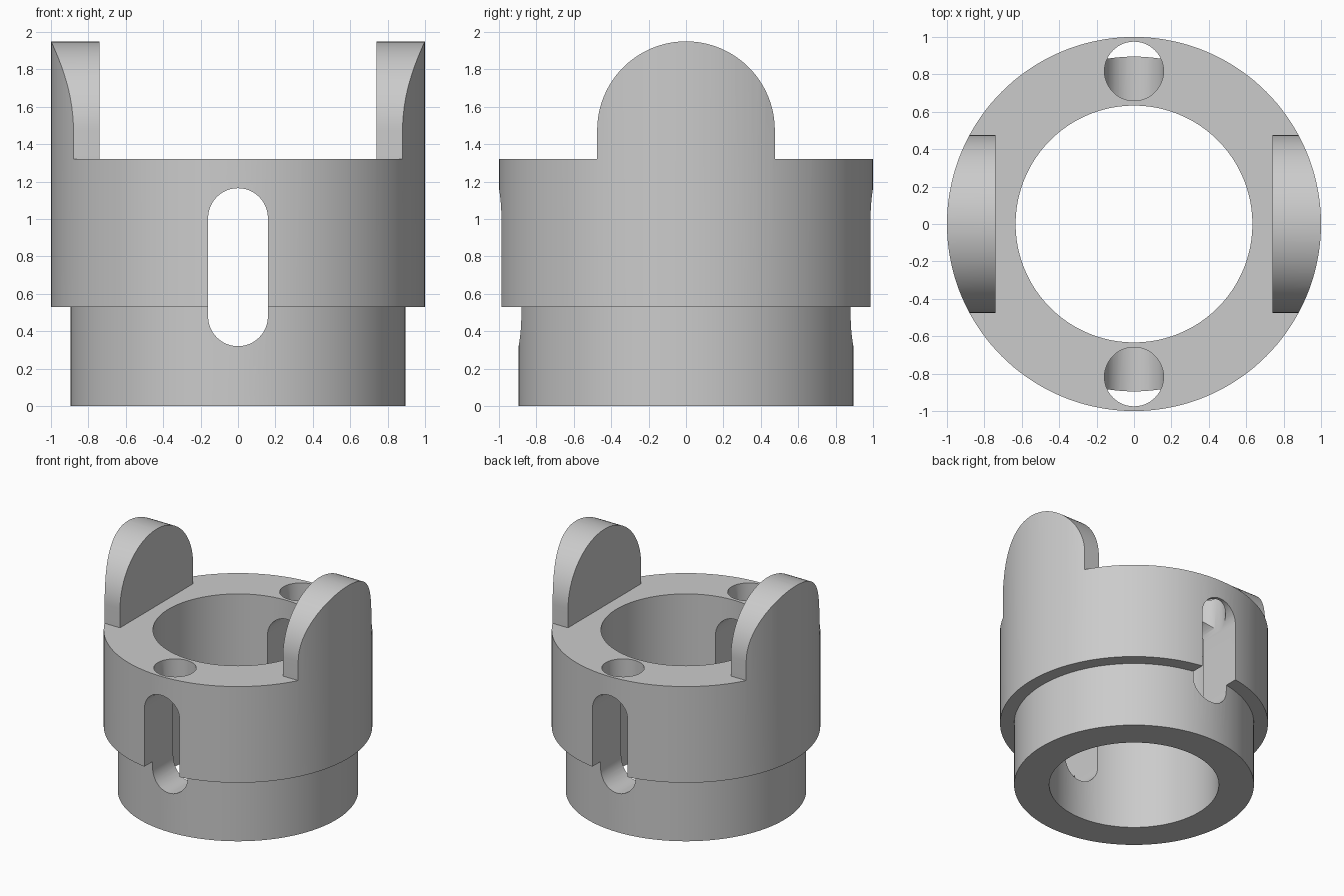
import bpy, bmesh
from math import pi, cos, sin, radians
from mathutils import Vector, Matrix

if "Cube" in bpy.data.objects:
    bpy.data.objects.remove(bpy.data.objects["Cube"], do_unlink=True)

FLANGE_R, SPIGOT_R, BORE_R = 1.0, 0.895, 0.633
STEP_Z, DECK_Z, TOP_Z = 0.53, 1.32, 1.95
EAR_HALF, EAR_X = 0.475, 0.74
SLOT_R, SLOT_LOW, SLOT_HIGH = 0.16, 0.32, 1.165

grey = bpy.data.materials.new("plain grey")
grey.use_nodes = True
grey.diffuse_color = (0.6, 0.6, 0.6, 1)
grey.node_tree.nodes["Principled BSDF"].inputs["Base Color"].default_value = (0.6, 0.6, 0.6, 1)


def make_object(name, bm):
    bmesh.ops.recalc_face_normals(bm, faces=bm.faces)
    mesh = bpy.data.meshes.new(name)
    bm.to_mesh(mesh)
    bm.free()
    obj = bpy.data.objects.new(name, mesh)
    bpy.context.collection.objects.link(obj)
    mesh.materials.append(grey)
    return obj


def prism(name, points, depth):
    """Extrude a closed outline of 3D points along a vector."""
    bm = bmesh.new()
    face = bm.faces.new([bm.verts.new(p) for p in points])
    new = bmesh.ops.extrude_face_region(bm, geom=[face])["geom"]
    verts = [v for v in new if isinstance(v, bmesh.types.BMVert)]
    bmesh.ops.translate(bm, verts=verts, vec=Vector(depth))
    return make_object(name, bm)


def arc(cx, cz, r, start, end, steps):
    angles = [radians(start + (end - start) * i / steps) for i in range(steps + 1)]
    return [(cx + r * cos(a), cz + r * sin(a)) for a in angles]


def cut(target, cutter):
    cutter.hide_render = True
    mod = target.modifiers.new("cut", 'BOOLEAN')
    mod.operation, mod.solver, mod.object = 'DIFFERENCE', 'EXACT', cutter
    bpy.context.view_layer.objects.active = target
    bpy.ops.object.modifier_apply(modifier=mod.name)
    bpy.data.objects.remove(cutter, do_unlink=True)


# Stepped sleeve: revolved wall profile, tall enough to hold the ears
profile = [(BORE_R, 0), (SPIGOT_R, 0), (SPIGOT_R, STEP_Z), (FLANGE_R, STEP_Z),
           (FLANGE_R, TOP_Z + 0.05), (BORE_R, TOP_Z + 0.05)]
bm = bmesh.new()
ring = [bm.verts.new((r, 0, z)) for r, z in profile]
edges = [bm.edges.new((ring[i], ring[(i + 1) % len(ring)])) for i in range(len(ring))]
bmesh.ops.spin(bm, geom=ring + edges, cent=(0, 0, 0), axis=(0, 0, 1),
               angle=2 * pi, steps=144, use_merge=True)
bmesh.ops.remove_doubles(bm, verts=bm.verts, dist=1e-5)
sleeve = make_object("coupling_sleeve", bm)

# Space between the ears
gap = [(-EAR_X, DECK_Z), (EAR_X, DECK_Z), (EAR_X, 2.3), (-EAR_X, 2.3)]
cut(sleeve, prism("ear_gap_cutter", [(x, -1.2, z) for x, z in gap], (0, 2.4, 0)))

# Everything outside the round-topped ear outline
outline = ([(1.2, DECK_Z), (EAR_HALF, DECK_Z)]
           + arc(0, TOP_Z - EAR_HALF, EAR_HALF, 0, 180, 48)
           + [(-EAR_HALF, DECK_Z), (-1.2, DECK_Z), (-1.2, 2.3), (1.2, 2.3)])
cut(sleeve, prism("ear_outline_cutter", [(-1.2, y, z) for y, z in outline], (2.4, 0, 0)))

# Long slot through the front and back walls
slot = (arc(0, SLOT_HIGH - SLOT_R, SLOT_R, 0, 180, 24)
        + arc(0, SLOT_LOW + SLOT_R, SLOT_R, 180, 360, 24))
cut(sleeve, prism("slot_cutter", [(x, -1.2, z) for x, z in slot], (0, 2.4, 0)))

# Round holes from the deck down into each slot
for side in (-1, 1):
    bm = bmesh.new()
    bmesh.ops.create_cone(bm, cap_ends=True, segments=48, radius1=SLOT_R - 0.002,
                          radius2=SLOT_R - 0.002, depth=0.8,
                          matrix=Matrix.Translation((0, side * 0.817, 1.14)))
    cut(sleeve, make_object("deck_hole_cutter", bm))

# Smooth curved walls, crisp edges
bpy.ops.object.select_all(action='DESELECT')
sleeve.select_set(True)
bpy.context.view_layer.objects.active = sleeve
bpy.ops.object.shade_smooth_by_angle(angle=radians(30))
